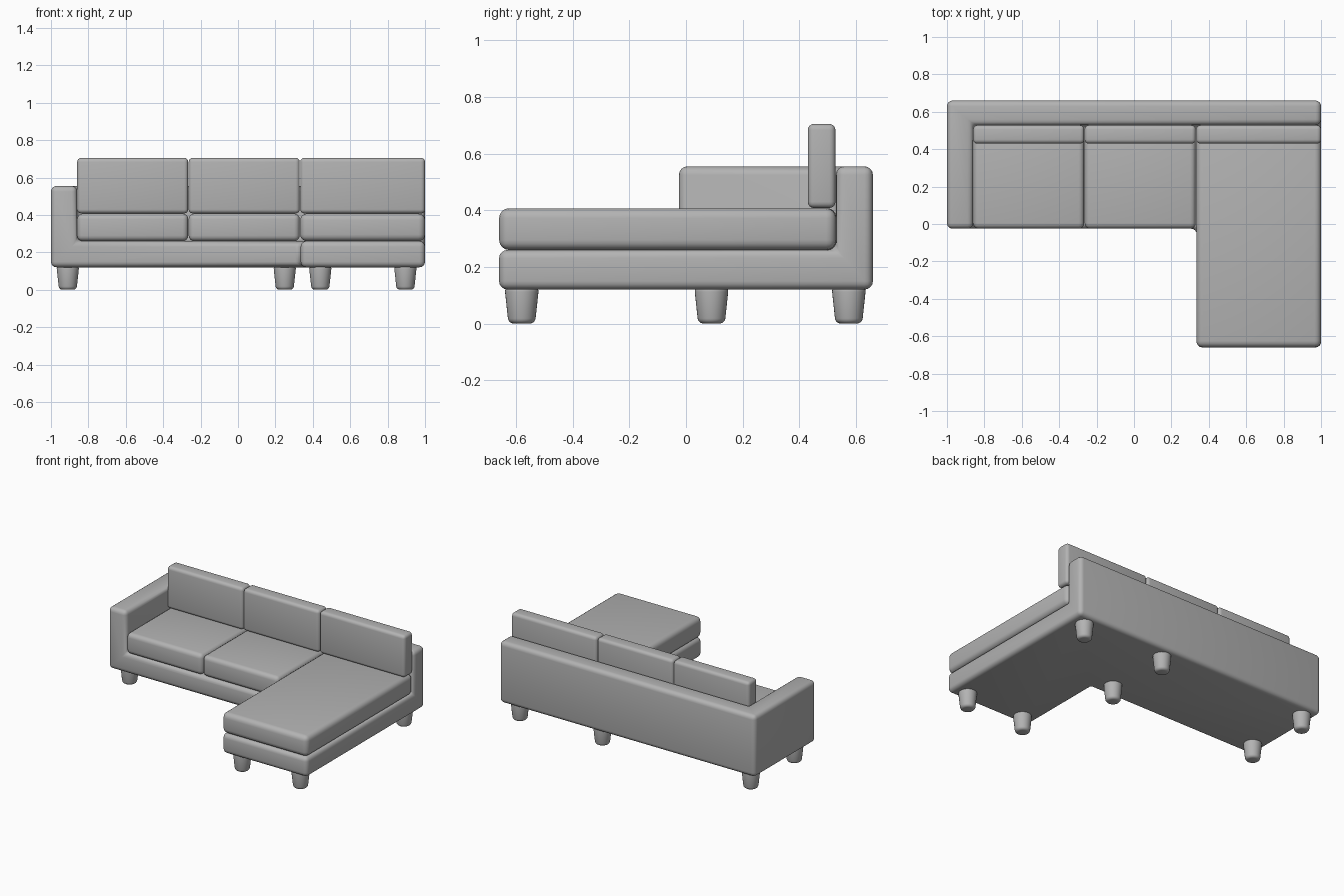
import bpy, bmesh
from math import radians

cube = bpy.data.objects.get("Cube")
if cube:
    bpy.data.objects.remove(cube)

GREY = (0.45, 0.45, 0.45, 1)
fabric = bpy.data.materials.new("grey")
fabric.use_nodes = True
fabric.diffuse_color = GREY
fabric.node_tree.nodes["Principled BSDF"].inputs["Base Color"].default_value = GREY


def finish(name, bm, bevel, segments=4):
    """Turn a bmesh into a softly bevelled, smooth-shaded object."""
    bmesh.ops.recalc_face_normals(bm, faces=bm.faces)
    mesh = bpy.data.meshes.new(name)
    bm.to_mesh(mesh)
    bm.free()
    mesh.materials.append(fabric)
    obj = bpy.data.objects.new(name, mesh)
    bpy.context.collection.objects.link(obj)
    mod = obj.modifiers.new("soft_edges", 'BEVEL')
    mod.width = bevel
    mod.segments = segments
    mod.limit_method = 'ANGLE'
    mod.angle_limit = radians(40)
    bpy.ops.object.select_all(action='DESELECT')
    obj.select_set(True)
    bpy.context.view_layer.objects.active = obj
    bpy.ops.object.modifier_apply(modifier=mod.name)
    bpy.ops.object.shade_smooth_by_angle(angle=radians(35))
    return obj


def cushion(name, x, y, z, bevel):
    """Rounded box between the given (low, high) limits."""
    bm = bmesh.new()
    bmesh.ops.create_cube(bm, size=1)
    for v in bm.verts:
        v.co = [lim[c > 0] for lim, c in zip((x, y, z), v.co)]
    return finish(name, bm, bevel)


# Frame: L-shaped base with the arm and the back raised from it in one piece
xs = (-1, -0.86, 0.335, 1)
ys = (-0.66, -0.025, 0.53, 0.66)
BOTTOM, SEAT, TOP = 0.12, 0.26, 0.555
bm = bmesh.new()
raised = []
for i in range(3):
    for j in range(3):
        if j == 0 and i < 2:
            continue
        corners = ((i, j), (i + 1, j), (i + 1, j + 1), (i, j + 1))
        face = bm.faces.new([bm.verts.new((xs[a], ys[b], BOTTOM)) for a, b in corners])
        if i == 0 or j == 2:
            raised.append(face.calc_center_median().xy.copy())
bmesh.ops.remove_doubles(bm, verts=bm.verts, dist=0.001)


def raise_faces(faces, height):
    new = bmesh.ops.extrude_face_region(bm, geom=faces, use_keep_orig=height == SEAT)["geom"]
    for v in new:
        if isinstance(v, bmesh.types.BMVert):
            v.co.z = height


raise_faces(bm.faces[:], SEAT)
tops = [f for f in bm.faces
        if all(abs(v.co.z - SEAT) < 0.001 for v in f.verts)
        and any((f.calc_center_median().xy - c).length < 0.01 for c in raised)]
raise_faces(tops, TOP)
bmesh.ops.delete(bm, geom=[f for f in tops if f.is_valid], context='FACES')
bmesh.ops.recalc_face_normals(bm, faces=bm.faces)
bmesh.ops.dissolve_limit(bm, angle_limit=radians(2), verts=bm.verts, edges=bm.edges)
finish("sofa_frame", bm, 0.03)

# Seat cushions, back cushions and the long chaise cushion
columns = {"right": (-0.86, -0.266), "middle": (-0.264, 0.33), "left": (0.333, 1)}
for side, x in columns.items():
    chaise = side == "left"
    cushion("chaise_cushion" if chaise else side + "_seat_cushion",
            x, (-0.66 if chaise else -0.025, 0.53), (0.26, 0.407), 0.035 if chaise else 0.03)
    cushion(side + "_back_cushion", x, (0.43, 0.528), (0.408, 0.705), 0.022)

# Tapered legs with rounded feet
legs = {
    "back_right_leg": (-0.91, 0.575), "back_middle_leg": (0.25, 0.575),
    "back_left_leg": (0.895, 0.575), "front_right_leg": (-0.91, 0.09),
    "front_middle_leg": (0.25, 0.09), "chaise_inner_leg": (0.44, -0.58),
    "chaise_outer_leg": (0.895, -0.58),
}
for name, (x, y) in legs.items():
    bm = bmesh.new()
    bmesh.ops.create_cone(bm, cap_ends=True, segments=32, radius1=0.047, radius2=0.061, depth=0.13)
    leg = finish(name, bm, 0.018)
    leg.location = (x, y, 0.065)
